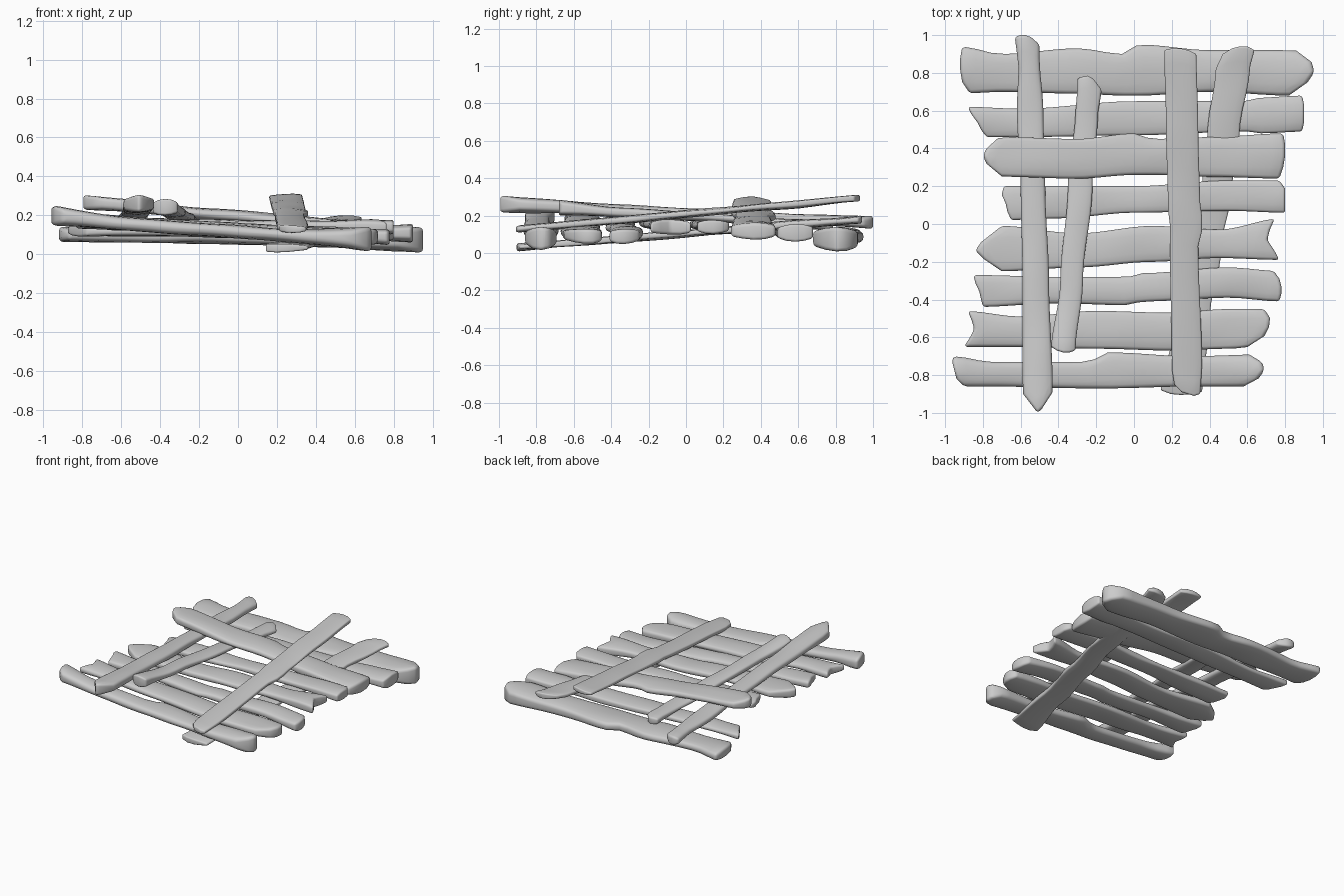
import bpy, bmesh, math, random
from mathutils import noise, Vector

random.seed(4)


def interp(table, s, k):
    # smooth interpolation of column k in an outline table
    if s <= table[0][0]:
        return table[0][k]
    for a, b in zip(table, table[1:]):
        if s <= b[0]:
            t = (s - a[0]) / (b[0] - a[0])
            t = t * t * (3 - 2 * t)
            return a[k] + (b[k] - a[k]) * t
    return table[-1][k]


def plank(name, axis, outline, start, end, z0, t0, z1, t1, waist=0.25, sag=0.0):
    """outline: (position along, low edge, high edge); start/end: end shape from low to high edge;
    z0,t0,z1,t1: centre height and thickness at both ends; waist: thinning between the ends."""
    N, M = 24, len(start)
    lo_s, hi_s = min(start), max(end)
    seed = Vector((random.random() * 50, random.random() * 50, 0))
    bm = bmesh.new()
    grids = []
    for side in (1, -1):
        g = []
        for i in range(N):
            row = []
            for j in range(M):
                v = j / (M - 1)
                s = start[j] + (end[j] - start[j]) * i / (N - 1)
                lo, hi = interp(outline, s, 1), interp(outline, s, 2)
                w = lo + (hi - lo) * v
                f = (s - lo_s) / (hi_s - lo_s)
                bow = 1 - abs(2 * f - 1) ** 3
                th = (t0 + (t1 - t0) * f) * (1 - waist * bow)
                crown = 1 - 0.35 * abs(2 * v - 1) ** 2
                z = z0 + (z1 - z0) * f - sag * bow + side * th / 2 * crown
                z += 0.009 * noise.noise(seed + Vector((s * 3.5, w * 6, side)))
                row.append(bm.verts.new((s, w, z) if axis == 'x' else (w, s, z)))
            g.append(row)
        grids.append(g)
    top, bot = grids
    for i in range(N - 1):
        for j in range(M - 1):
            for g in grids:
                bm.faces.new((g[i][j], g[i + 1][j], g[i + 1][j + 1], g[i][j + 1]))
        for j in (0, M - 1):
            bm.faces.new((top[i][j], top[i + 1][j], bot[i + 1][j], bot[i][j]))
    for j in range(M - 1):
        for i in (0, N - 1):
            bm.faces.new((top[i][j], top[i][j + 1], bot[i][j + 1], bot[i][j]))
    bmesh.ops.recalc_face_normals(bm, faces=bm.faces)
    me = bpy.data.meshes.new(name)
    bm.to_mesh(me)
    bm.free()
    ob = bpy.data.objects.new(name, me)
    bpy.context.collection.objects.link(ob)
    # worn, rounded edges
    bev = ob.modifiers.new("worn_edges", 'BEVEL')
    bev.width = min(0.02, 0.3 * min(t0, t1))
    bev.segments = 3
    bev.limit_method = 'ANGLE'
    bev.angle_limit = math.radians(40)
    for p in me.polygons:
        p.use_smooth = True
    return ob


# Cross boards, back to front
plank("back_board", 'x',
      [(-.92, .69, .94), (-.7, .70, .90), (-.3, .69, .93), (-.06, .68, .90), (.03, .68, .95),
       (.4, .70, .92), (.82, .68, .92), (.95, .70, .91)],
      [-.87, -.91, -.92, -.92, -.91], [.82, .92, .955, .94, .86], .10, .075, .074, .135)
plank("second_board", 'x',
      [(-.88, .46, .62), (-.6, .46, .61), (0, .47, .65), (.6, .49, .65), (.68, .48, .67), (.9, .49, .68)],
      [-.78, -.81, -.83, -.86, -.88], [.89, .90, .90, .90, .89], .12, .06, .108, .095)
plank("upper_board", 'x',
      [(-.8, .28, .44), (-.68, .25, .46), (-.3, .24, .45), (0, .26, .48), (.1, .26, .45), (.4, .25, .46), (.8, .24, .48)],
      [-.70, -.78, -.80, -.78, -.72], [.77, .79, .80, .80, .79], .27, .08, .115, .09)
plank("middle_board_a", 'x',
      [(-.7, .02, .20), (-.4, .03, .20), (0, .06, .20), (.5, .07, .23), (.8, .06, .23)],
      [-.65, -.67, -.68, -.70, -.69], [.80, .80, .80, .80, .77], .155, .06, .14, .075)
plank("middle_board_b", 'x',
      [(-.84, -.22, -.06), (-.7, -.25, -.01), (-.3, -.23, -.05), (.1, -.20, -.01), (.45, -.18, -.03), (.78, -.19, .03)],
      [-.70, -.80, -.84, -.81, -.70], [.77, .74, .705, .72, .745], .165, .07, .137, .085)
plank("middle_board_c", 'x',
      [(-.85, -.44, -.27), (-.4, -.42, -.28), (-.04, -.43, -.28), (.05, -.41, -.26), (.5, -.39, -.23), (.78, -.41, -.25)],
      [-.80, -.81, -.82, -.84, -.85], [.77, .78, .78, .77, .74], .175, .07, .09, .08)
plank("notched_board", 'x',
      [(-.9, -.65, -.46), (-.6, -.65, -.49), (-.2, -.66, -.46), (.2, -.67, -.47), (.5, -.66, -.45), (.72, -.64, -.45)],
      [-.90, -.87, -.845, -.86, -.88], [.60, .69, .715, .72, .69], .185, .07, .088, .08)
plank("front_board", 'x',
      [(-.96, -.86, -.70), (-.75, -.86, -.73), (-.25, -.87, -.73), (-.13, -.87, -.68), (.3, -.86, -.70), (.69, -.86, -.69)],
      [-.90, -.94, -.95, -.96, -.96], [.58, .66, .69, .68, .61], .20, .10, .078, .125, waist=0.4, sag=.015)

# Lengthwise battens, left to right
plank("left_batten", 'y',
      [(-1, -.55, -.47), (-.88, -.59, -.43), (-.3, -.59, -.45), (.2, -.60, -.47), (.6, -.62, -.48),
       (.88, -.61, -.50), (.95, -.64, -.50), (1, -.63, -.52)],
      [-.90, -.97, -1.0, -.98, -.89], [.99, 1.0, 1.0, .99, .95], .262, .09, .162, .07, waist=.3)
plank("short_batten", 'y',
      [(-.68, -.44, -.31), (-.3, -.39, -.27), (.2, -.35, -.22), (.6, -.31, -.19), (.7, -.30, -.17), (.78, -.30, -.19)],
      [-.65, -.67, -.68, -.68, -.67], [.77, .78, .785, .77, .71], .24, .08, .145, .05, waist=.3)
plank("right_batten", 'y',
      [(-.91, .22, .35), (-.75, .20, .36), (-.1, .19, .34), (0, .19, .37), (.08, .18, .35), (.5, .17, .34), (.93, .16, .33)],
      [-.85, -.89, -.90, -.91, -.90], [.92, .93, .93, .92, .90], .126, .04, .293, .04, waist=0)
plank("lower_batten", 'y',
      [(-.91, .14, .36), (-.5, .22, .40), (-.15, .29, .46), (.2, .36, .52), (.5, .39, .56), (.8, .43, .61), (.94, .48, .64)],
      [-.88, -.90, -.905, -.90, -.89], [.90, .93, .94, .94, .92], .03, .04, .18, .045, waist=0)
